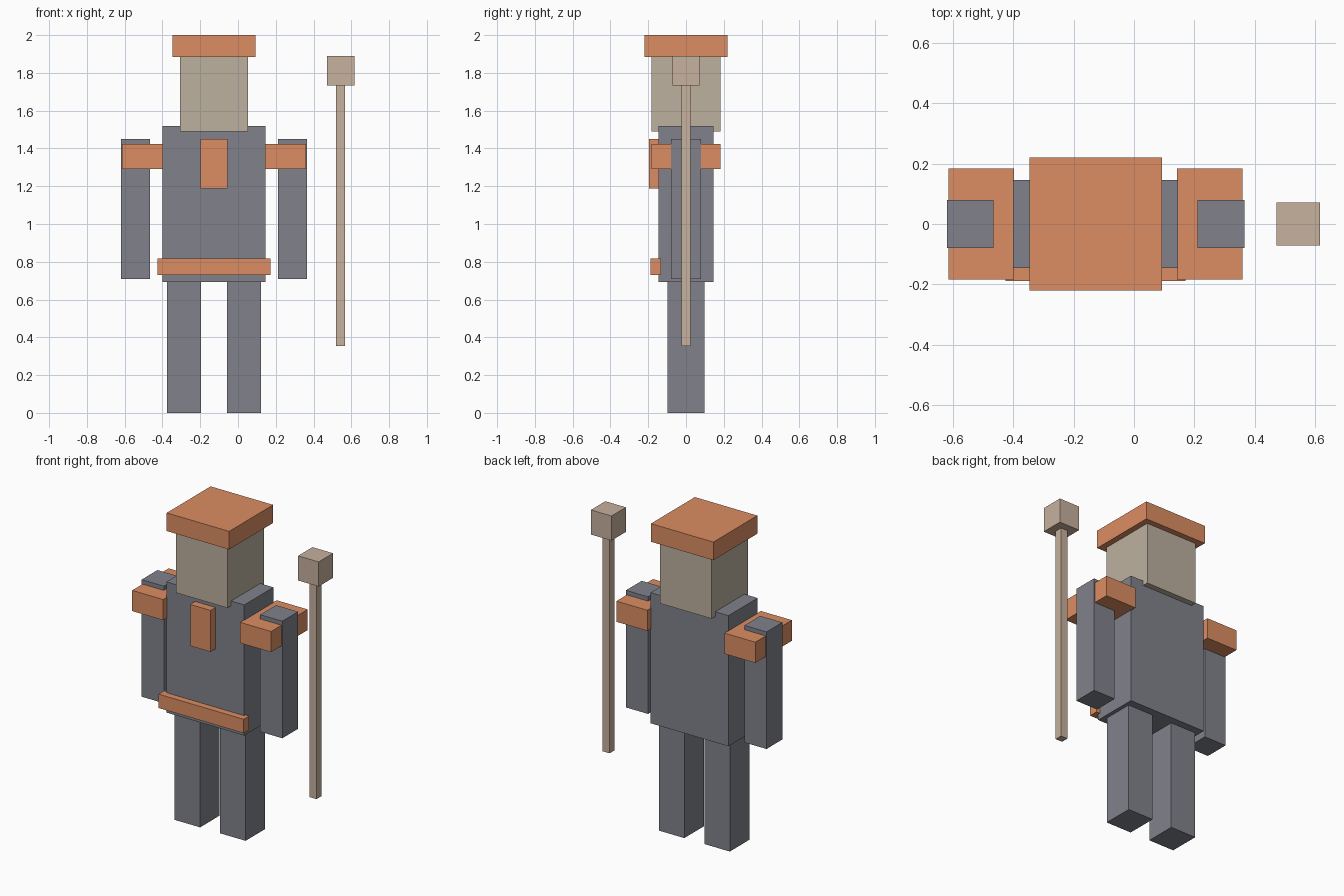
import bpy

if "Cube" in bpy.data.objects:
    bpy.data.objects.remove(bpy.data.objects["Cube"])

CX = -0.127  # body centre line (the staff offsets the figure)


def material(name, rgb):
    m = bpy.data.materials.new(name)
    m.diffuse_color = (*rgb, 1)
    m.use_nodes = True
    m.node_tree.nodes["Principled BSDF"].inputs["Base Color"].default_value = m.diffuse_color
    return m


CLOTH = material("slate_cloth", (0.22, 0.225, 0.26))
TRIM = material("orange_trim", (0.72, 0.27, 0.125))
SKIN = material("tan_skin", (0.51, 0.44, 0.35))
WOOD = material("pale_wood", (0.57, 0.44, 0.34))


def box(name, x, y, z, mat):
    """Box from (min, max) ranges on each axis."""
    bpy.ops.mesh.primitive_cube_add(size=1, location=[sum(r) / 2 for r in (x, y, z)])
    o = bpy.context.object
    o.name = name
    o.scale = [r[1] - r[0] for r in (x, y, z)]
    bpy.ops.object.transform_apply(location=False, rotation=False, scale=True)
    o.data.materials.append(mat)
    return o


def centred(name, half_x, y, z, mat):
    return box(name, (CX - half_x, CX + half_x), y, z, mat)


def pair(name, inner, outer, y, z, mat):
    """Left and right copies, measured outward from the body centre line."""
    for label, s in (("left", 1), ("right", -1)):
        box(f"{label}_{name}", sorted((CX + s * inner, CX + s * outer)), y, z, mat)


# Body
centred("torso", 0.273, (-0.146, 0.146), (0.692, 1.52), CLOTH)
centred("head", 0.181, (-0.183, 0.183), (1.49, 1.89), SKIN)
pair("leg", 0.07, 0.249, (-0.098, 0.098), (0, 0.692), CLOTH)
pair("arm", 0.338, 0.493, (-0.079, 0.079), (0.708, 1.45), CLOTH)

# Orange trim
centred("hat", 0.219, (-0.22, 0.22), (1.885, 2.0), TRIM)
centred("chest_panel", 0.071, (-0.195, -0.14), (1.187, 1.45), TRIM)
centred("belt", 0.298, (-0.188, -0.132), (0.73, 0.818), TRIM)
pair("shoulder_pad", 0.27, 0.487, (-0.183, 0.183), (1.292, 1.423), TRIM)

# Staff standing beside the left arm
box("staff_shaft", (0.519, 0.567), (-0.024, 0.024), (0.355, 1.74), WOOD)
box("staff_head", (0.472, 0.616), (-0.072, 0.072), (1.734, 1.89), WOOD)
